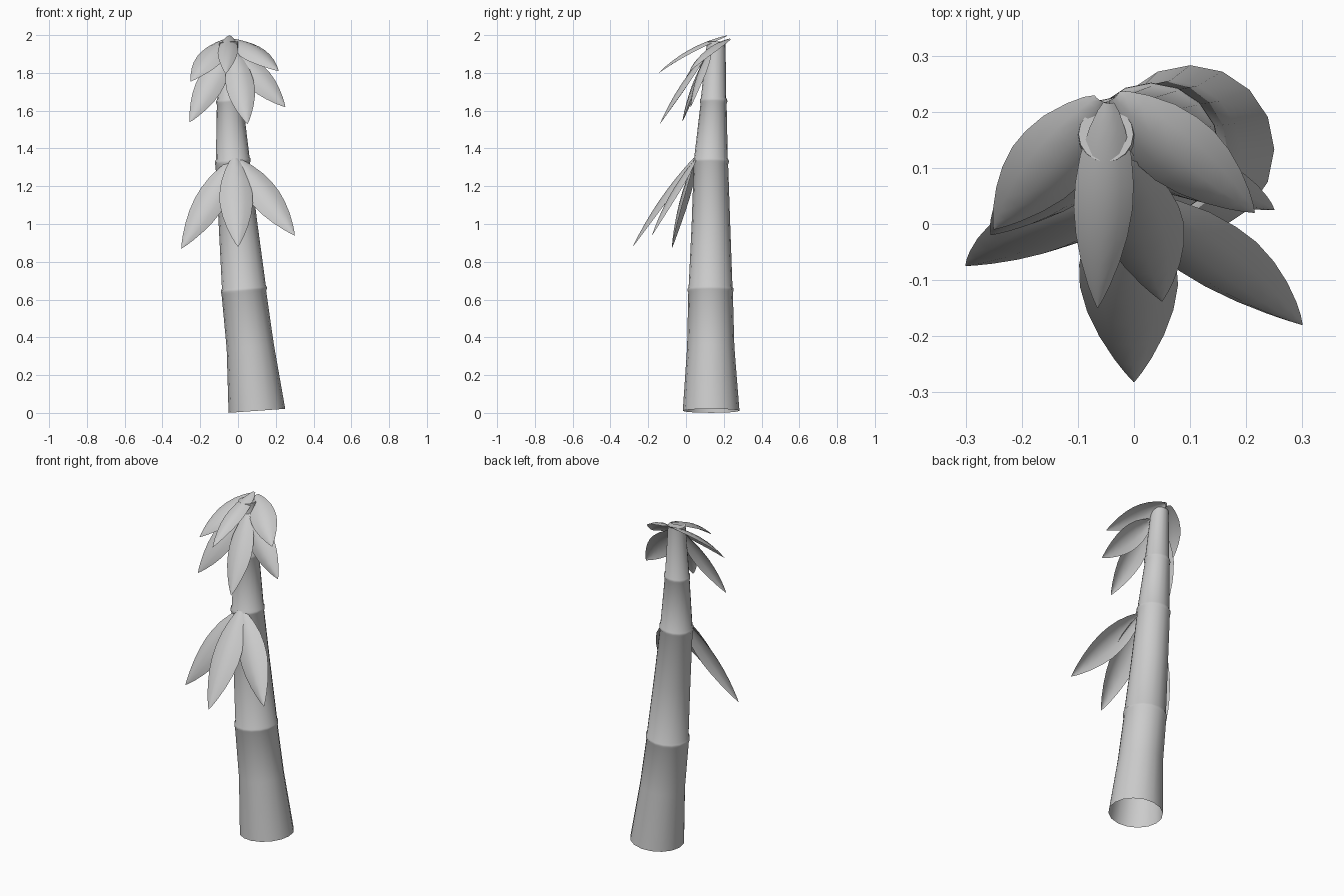
import bpy, bmesh
from math import sin, cos, tau, radians
from mathutils import Vector

if "Cube" in bpy.data.objects:
    bpy.data.objects.remove(bpy.data.objects["Cube"])


def finish(bm, name, angle=50):
    bmesh.ops.recalc_face_normals(bm, faces=bm.faces)
    me = bpy.data.meshes.new(name)
    bm.to_mesh(me)
    bm.free()
    ob = bpy.data.objects.new(name, me)
    bpy.context.collection.objects.link(ob)
    bpy.ops.object.select_all(action='DESELECT')
    ob.select_set(True)
    bpy.context.view_layer.objects.active = ob
    bpy.ops.object.shade_smooth_by_angle(angle=radians(angle))
    return ob


# Stalk: leaning tapered tube, open at the bottom, with raised joint rings
def stalk(rings, sides=16):
    bm = bmesh.new()
    prev = None
    for x, y, z, r, tilt in rings:
        ring = []
        for i in range(sides):
            a = tau * i / sides
            ring.append(bm.verts.new((x + r * cos(a), y + r * sin(a), z + tilt * r * cos(a))))
        if prev:
            for i in range(sides):
                j = (i + 1) % sides
                bm.faces.new((prev[i], prev[j], ring[j], ring[i]))
        prev = ring
    bm.faces.new(prev)
    return finish(bm, "stalk")


path = [(0.10, 0.133, 0.011, 0.15, 0.07), (0.065, 0.131, 0.35, 0.125, 0.09)]
for x, y, z, r in [(0.031, 0.13, 0.655, 0.117), (-0.028, 0.132, 1.335, 0.09),
                   (-0.043, 0.146, 1.655, 0.068)]:
    if z > 1.3 and z < 1.4:
        path.append((0.0, 0.132, 1.0, 0.102, 0.09))
    path += [(x, y, z - 0.018, r + 0.001, 0.08), (x, y, z - 0.008, r + 0.005, 0.08),
             (x, y, z + 0.004, r + 0.004, 0.08), (x, y, z + 0.012, r - 0.001, 0.08)]
path.append((-0.05, 0.16, 1.965, 0.049, 0.02))
stalk(path)

# Leaf: thin pointed blade, arched along and across
OUTLINE = [(0, .18), (.04, .36), (.12, .60), (.25, .87), (.38, .99), (.5, 1.0),
           (.63, .88), (.76, .66), (.88, .38), (.95, .18), (1, .01)]


def leaf(name, base, tip, hint, width, bulge):
    base, tip = Vector(base), Vector(tip)
    axis = tip - base
    side = axis.cross(Vector(hint)).normalized()
    up = side.cross(axis).normalized()
    bm = bmesh.new()
    rows = []
    for t, w in OUTLINE:
        mid = base + axis * t + up * (bulge * 4 * t * (1 - t))
        row = []
        for s in (-1, -.55, 0, .55, 1):
            p = mid + side * (s * w * width / 2) - up * (0.2 * width * w * s * s)
            row.append(bm.verts.new(p))
        rows.append(row)
    for a, b in zip(rows, rows[1:]):
        for i in range(4):
            bm.faces.new((a[i], a[i + 1], b[i + 1], b[i]))
    return finish(bm, name)


# Leaf clusters: normal hint, bulge, then leaves (name, base, tip, width)
clusters = {
    "lower": ((0, -.82, .56), .022, [
        ("centre", (-.018, .04, 1.35), (0, -.282, .88), .175),
        ("left", (-.02, .045, 1.34), (-.30, -.075, .87), .165),
        ("right", (0, .045, 1.34), (.30, -.18, .94), .165)]),
    "middle": ((0, -.84, .54), .02, [
        ("centre", (-.02, .11, 1.91), (.05, -.138, 1.53), .15),
        ("left", (-.06, .12, 1.91), (-.255, -.02, 1.54), .145),
        ("right", (-.02, .12, 1.91), (.25, .025, 1.62), .145)]),
    "top": ((0, -.48, .87), .03, [
        ("centre", (-.045, .215, 1.998), (-.065, -.15, 1.795), .105),
        ("left", (-.06, .22, 1.98), (-.25, -.01, 1.755), .145),
        ("right", (-.035, .225, 1.98), (.215, .02, 1.81), .145)]),
}
for level, (hint, bulge, leaves) in clusters.items():
    for side, base, tip, width in leaves:
        leaf(f"{level}_{side}_leaf", base, tip, hint, width, bulge)
